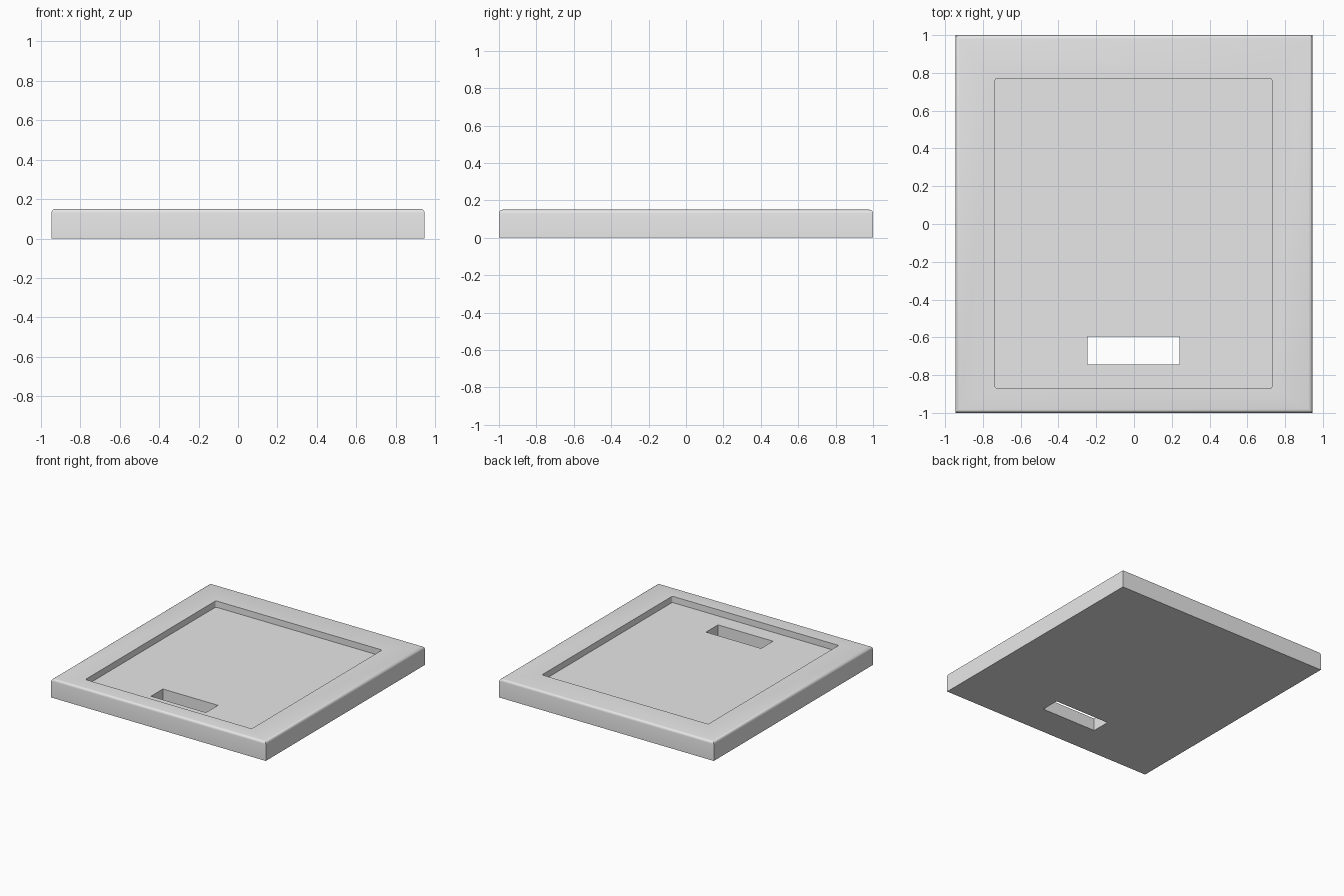
import bpy
import bmesh

if "Cube" in bpy.data.objects:
    bpy.data.objects.remove(bpy.data.objects["Cube"], do_unlink=True)

grey = bpy.data.materials.new("light_grey")
grey.use_nodes = True
colour = (0.8, 0.8, 0.8, 1)
grey.diffuse_color = colour
grey.node_tree.nodes["Principled BSDF"].inputs["Base Color"].default_value = colour


def box(name, low, high, rounded=None, radius=0.0, segments=4):
    """Box between two corners; edges chosen by the rule 'rounded' get a fillet."""
    bm = bmesh.new()
    bmesh.ops.create_cube(bm, size=1)
    for v in bm.verts:
        v.co = [h if c > 0 else l for c, l, h in zip(v.co, low, high)]
    if rounded:
        edges = [e for e in bm.edges if rounded(*(v.co for v in e.verts))]
        bmesh.ops.bevel(bm, geom=edges, offset=radius, segments=segments,
                        profile=0.5, affect='EDGES')
    mesh = bpy.data.meshes.new(name)
    bm.to_mesh(mesh)
    bm.free()
    mesh.materials.append(grey)
    obj = bpy.data.objects.new(name, mesh)
    bpy.context.collection.objects.link(obj)
    return obj


TOP, FLOOR = 0.15, 0.10

# Plate with its upper rim rounded
plate = box("plate", (-0.945, -1, 0), (0.945, 1, TOP),
            lambda a, b: min(a.z, b.z) > TOP - 0.001, 0.02)

# Shallow tray recess with slightly rounded upright corners
recess = box("recess_cutter", (-0.735, -0.87, FLOOR), (0.73, 0.77, 0.3),
             lambda a, b: abs(a.z - b.z) > 0.1, 0.01, 3)

# Slot through the tray floor
slot = box("slot_cutter", (-0.245, -0.745, -0.1), (0.24, -0.595, 0.3))

for cutter in (recess, slot):
    cut = plate.modifiers.new(cutter.name, 'BOOLEAN')
    cut.operation = 'DIFFERENCE'
    cut.solver = 'EXACT'
    cut.object = cutter

bpy.ops.object.select_all(action='DESELECT')
plate.select_set(True)
bpy.context.view_layer.objects.active = plate
for name in [m.name for m in plate.modifiers]:
    bpy.ops.object.modifier_apply(modifier=name)
for cutter in (recess, slot):
    bpy.data.objects.remove(cutter, do_unlink=True)
bpy.ops.object.shade_smooth_by_angle(angle=0.6)
